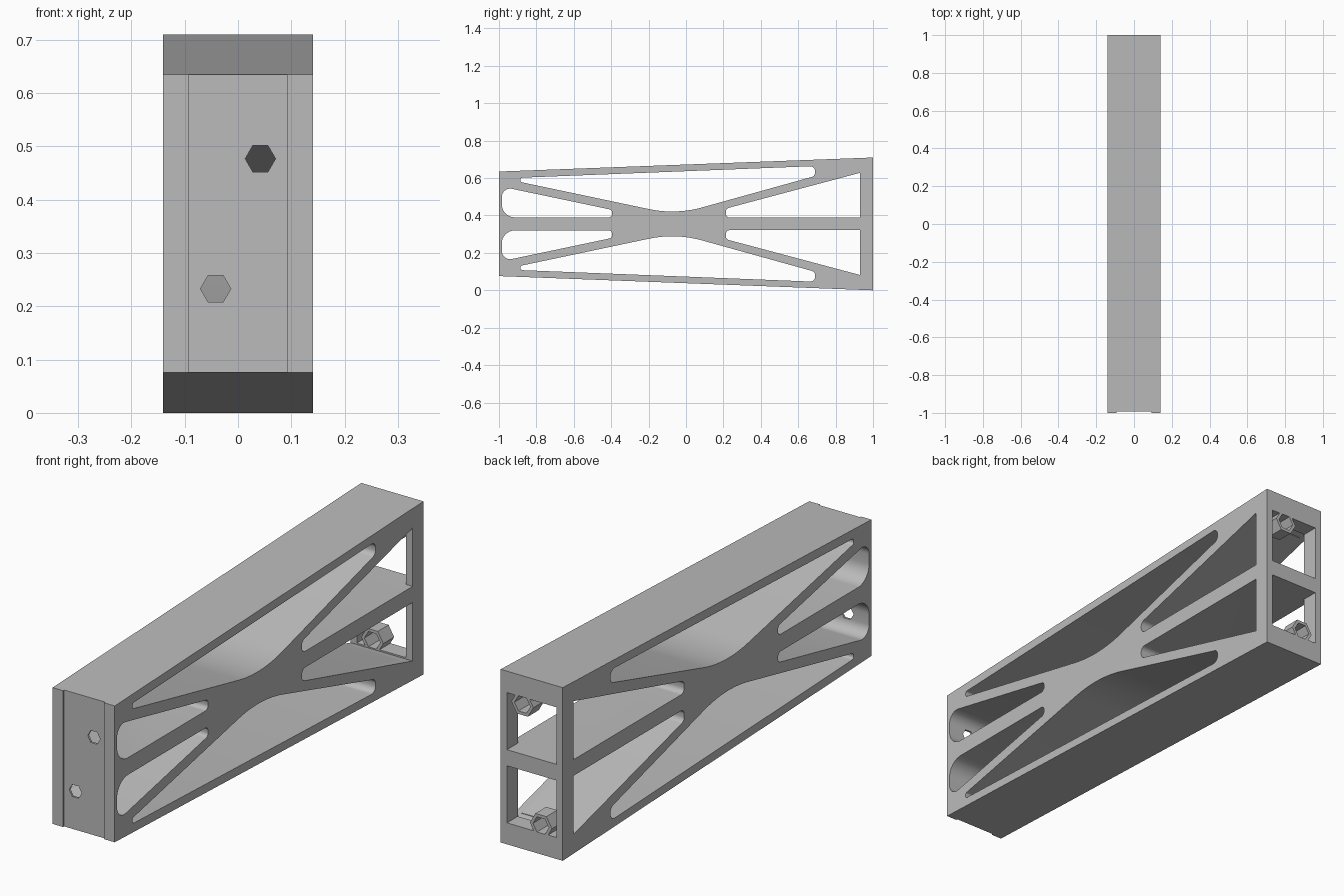
import bpy
import math
from mathutils import Vector

if "Cube" in bpy.data.objects:
    bpy.data.objects.remove(bpy.data.objects["Cube"], do_unlink=True)

HALF_W = 0.141
HEIGHT = 0.71
BACK_WALL = 0.93

grey = bpy.data.materials.new("plain grey")
grey.use_nodes = True
grey.diffuse_color = (0.5, 0.5, 0.5, 1)
grey.node_tree.nodes["Principled BSDF"].inputs["Base Color"].default_value = (0.5, 0.5, 0.5, 1)


def rounded(corners, steps=10):
    """Outline from (y, z, radius) corners, each replaced by a fillet arc."""
    out = []
    n = len(corners)
    for i, (y, z, r) in enumerate(corners):
        p = Vector((y, z))
        if r == 0:
            out.append(p)
            continue
        a = (Vector(corners[i - 1][:2]) - p).normalized()
        b = (Vector(corners[(i + 1) % n][:2]) - p).normalized()
        half = a.angle(b) / 2
        centre = p + (a + b).normalized() * (r / math.sin(half))
        start = p + a * (r / math.tan(half)) - centre
        end = p + b * (r / math.tan(half)) - centre
        sweep = start.angle_signed(end)
        for k in range(steps + 1):
            t = -sweep * k / steps
            c, s = math.cos(t), math.sin(t)
            out.append(centre + Vector((start.x * c - start.y * s, start.x * s + start.y * c)))
    return out


def solids(name, parts):
    """Mesh object from prisms, each given as (start ring, end ring)."""
    verts, faces = [], []
    for ring_a, ring_b in parts:
        o, n = len(verts), len(ring_a)
        verts += ring_a + ring_b
        faces.append(tuple(range(o + n - 1, o - 1, -1)))
        faces.append(tuple(range(o + n, o + 2 * n)))
        for i in range(n):
            j = (i + 1) % n
            faces.append((o + i, o + j, o + n + j, o + n + i))
    mesh = bpy.data.meshes.new(name)
    mesh.from_pydata(verts, [], faces)
    ob = bpy.data.objects.new(name, mesh)
    bpy.context.collection.objects.link(ob)
    mesh.materials.append(grey)
    # Consistent outward normals
    bpy.context.view_layer.objects.active = ob
    bpy.ops.object.select_all(action='DESELECT')
    ob.select_set(True)
    bpy.ops.object.mode_set(mode='EDIT')
    bpy.ops.mesh.select_all(action='SELECT')
    bpy.ops.mesh.normals_make_consistent(inside=False)
    bpy.ops.object.mode_set(mode='OBJECT')
    return ob


def across(outline, w):
    """Prism of a (y, z) outline running across the width."""
    return ([(-w, y, z) for y, z in outline], [(w, y, z) for y, z in outline])


def along(outline, y0, y1):
    """Prism of an (x, z) outline running front to back."""
    return ([(x, y0, z) for x, z in outline], [(x, y1, z) for x, z in outline])


def rect(x0, x1, z0, z1):
    return [(x0, z0), (x1, z0), (x1, z1), (x0, z1)]


def hexagon(x, z, r):
    return [(x + r * math.cos(k * math.pi / 3), z + r * math.sin(k * math.pi / 3)) for k in range(6)]


def combine(target, tool, operation):
    mod = target.modifiers.new(operation.lower(), 'BOOLEAN')
    mod.operation = operation
    mod.solver = 'EXACT'
    mod.object = tool
    bpy.context.view_layer.objects.active = target
    bpy.ops.object.modifier_apply(modifier=mod.name)
    bpy.data.objects.remove(tool, do_unlink=True)


# Tapered block
body = solids("truss_frame", [across([(-1, 0.076), (1, 0), (1, HEIGHT), (-1, 0.635)], HALF_W)])

# Side pockets of the upper half, mirrored to the lower half
pockets = [
    # long curved pocket
    [(-0.885, 0.602, 0.011), (0.69, 0.664, 0.026), (0.69, 0.611, 0.024),
     (-0.055, 0.404, 0.6), (-0.885, 0.579, 0.011)],
    # front slot
    [(-0.985, 0.39, 0.07), (-0.985, 0.554, 0.045), (-0.395, 0.430, 0.018), (-0.395, 0.39, 0.018)],
    # rear wedge
    [(BACK_WALL, 0.388, 0), (BACK_WALL, 0.628, 0), (0.213, 0.437, 0.022), (0.213, 0.388, 0.022)],
]
cuts = []
for corners in pockets:
    upper = rounded(corners)
    lower = [(y, HEIGHT - z) for y, z in upper]
    cuts += [across(upper, 0.3), across(lower, 0.3)]
# Shallow channel down the front
cuts.append(along(rect(-0.093, 0.093, -0.1, 0.9), -1.1, -0.993))
combine(body, solids("pocket_cutter", cuts), 'DIFFERENCE')

# Rear windows and hexagonal front holes
openings = [
    along(rect(-0.112, 0.112, 0.388, 0.622), 0.9, 1.1),
    along(rect(-0.112, 0.112, 0.088, 0.322), 0.9, 1.1),
    along(hexagon(0.042, 0.477, 0.0285), -1.1, -0.9),
    along(hexagon(-0.042, 0.233, 0.0285), -1.1, -0.9),
]
combine(body, solids("opening_cutter", openings), 'DIFFERENCE')

# Hexagonal sockets in the rear wall
sockets = [(0.042, 0.592), (-0.042, 0.118)]
bosses = [along(hexagon(x, z, 0.05), BACK_WALL, 1) for x, z in sockets]
combine(body, solids("socket_boss", bosses), 'UNION')
bores = [along(hexagon(x, z, 0.036), BACK_WALL - 0.01, 1.1) for x, z in sockets]
combine(body, solids("socket_cutter", bores), 'DIFFERENCE')

# Smooth the fillets, keep the edges crisp
bpy.ops.object.select_all(action='DESELECT')
body.select_set(True)
bpy.context.view_layer.objects.active = body
bpy.ops.object.shade_smooth_by_angle(angle=math.radians(25))
